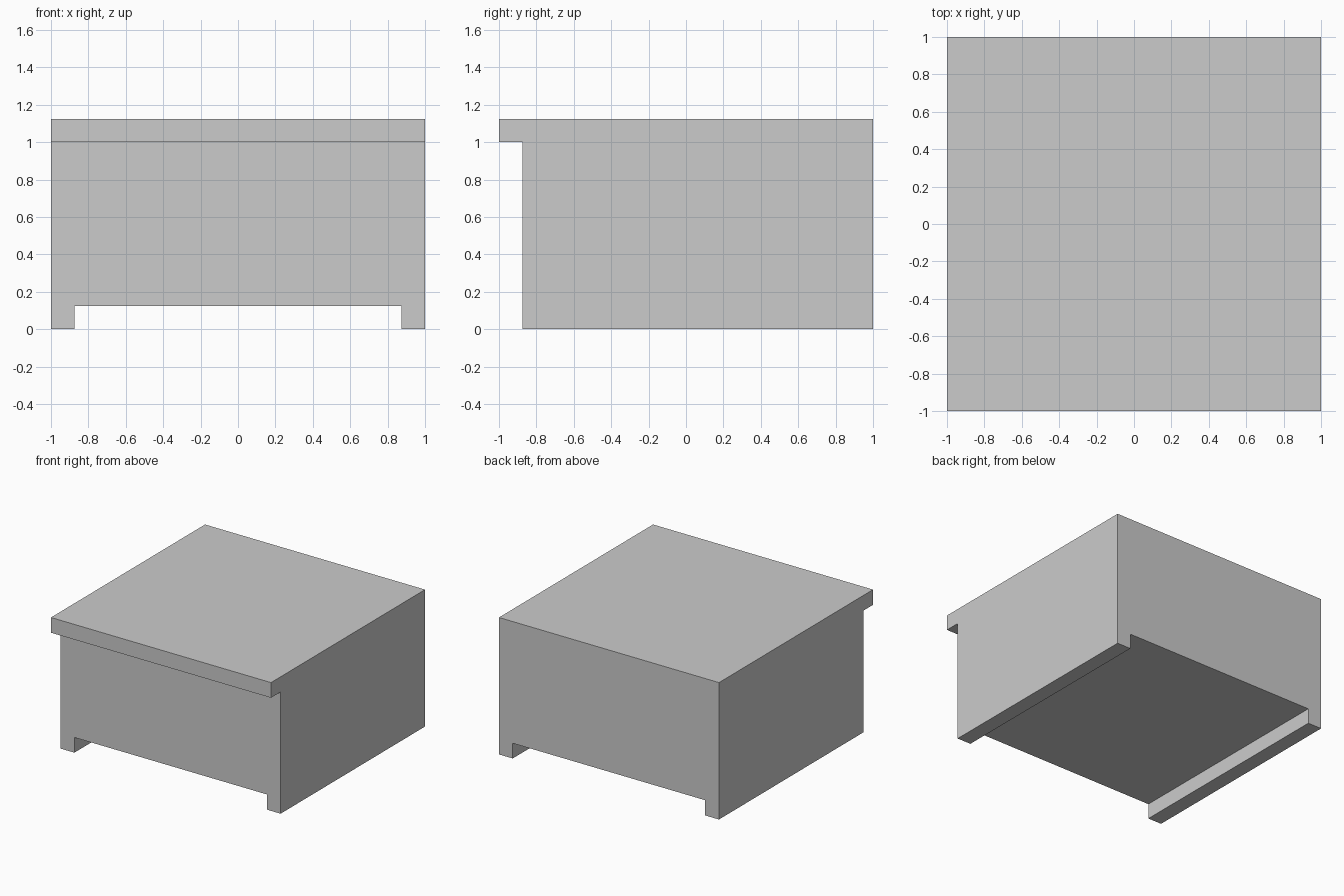
import bpy, bmesh

if "Cube" in bpy.data.objects:
    bpy.data.objects.remove(bpy.data.objects["Cube"])

T = 0.125          # thickness of the top lip and the runners
HEIGHT = 1.125


def make_object(name, bm):
    bmesh.ops.recalc_face_normals(bm, faces=bm.faces)
    mesh = bpy.data.meshes.new(name)
    bm.to_mesh(mesh)
    bm.free()
    obj = bpy.data.objects.new(name, mesh)
    bpy.context.collection.objects.link(obj)
    return obj


def extrude_x(name, profile, x0, x1):
    """Extrude a closed (y, z) profile along x."""
    bm = bmesh.new()
    face = bm.faces.new([bm.verts.new((x0, y, z)) for y, z in profile])
    ext = bmesh.ops.extrude_face_region(bm, geom=[face])
    verts = [g for g in ext["geom"] if isinstance(g, bmesh.types.BMVert)]
    bmesh.ops.translate(bm, verts=verts, vec=(x1 - x0, 0, 0))
    return make_object(name, bm)


# Cabinet block: side profile with the top overhanging at the front
cabinet = extrude_x("cabinet_body", [
    (-1 + T, 0), (1, 0), (1, HEIGHT), (-1, HEIGHT), (-1, HEIGHT - T), (-1 + T, HEIGHT - T)],
    -1, 1)

# Channel under the body, leaving a runner along each side
channel = extrude_x("channel_cutter", [(-1.5, -0.5), (1.5, -0.5), (1.5, T), (-1.5, T)],
                    -1 + T, 1 - T)
channel.hide_render = True

cut = cabinet.modifiers.new("underside_channel", 'BOOLEAN')
cut.operation = 'DIFFERENCE'
cut.solver = 'EXACT'
cut.object = channel
bpy.context.view_layer.objects.active = cabinet
bpy.ops.object.modifier_apply(modifier=cut.name)
bpy.data.objects.remove(channel)
